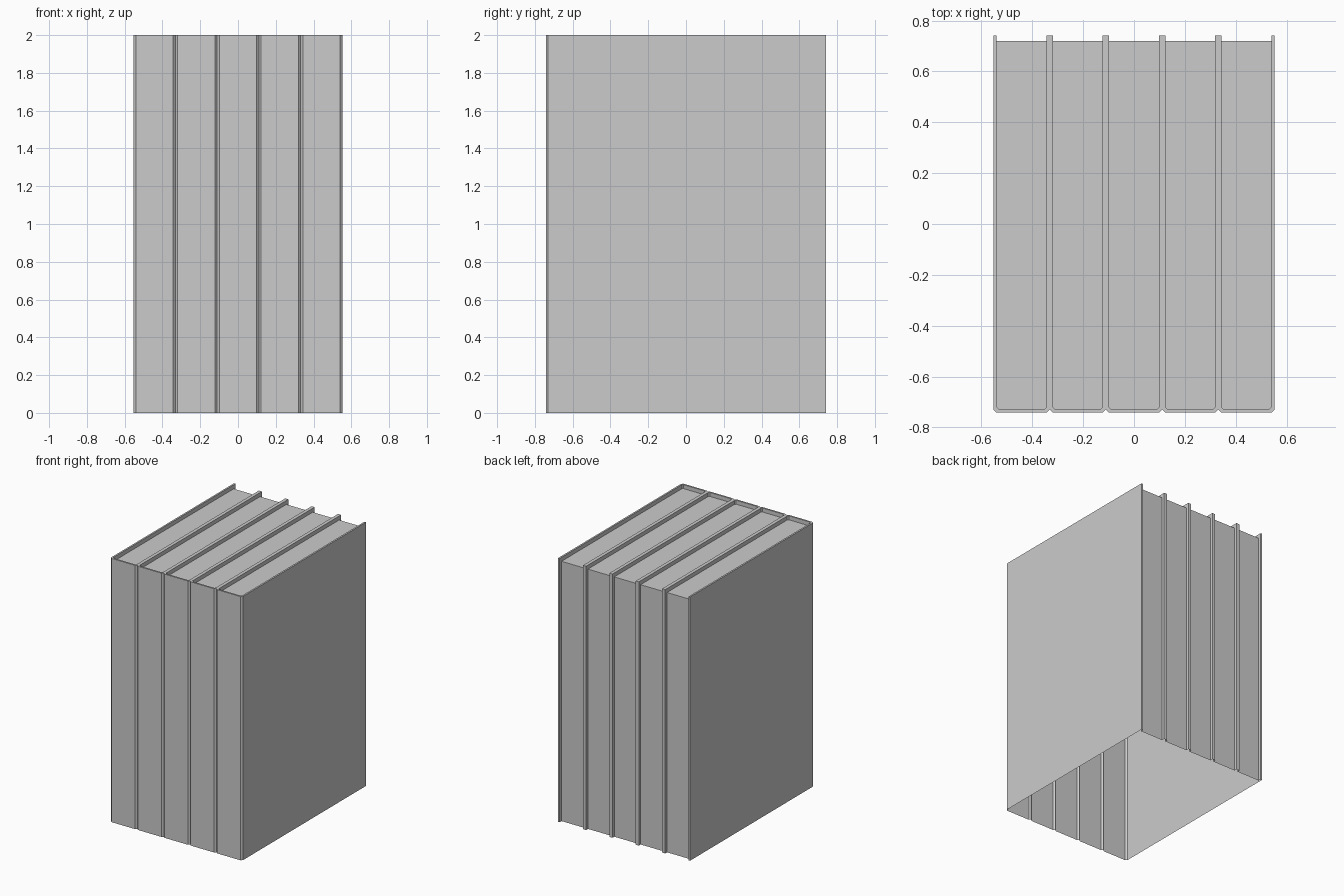
import bpy, bmesh

if "Cube" in bpy.data.objects:
    bpy.data.objects.remove(bpy.data.objects["Cube"])

N = 5                  # books in the row
W = 1.106 / N          # width of one book
Y = 0.742              # half depth
H = 2.0                # height
T = 0.013              # cover thickness
C = 0.012              # spine corner chamfer
PAGE_Y = 0.72          # back edge of the pages
PAGE_Z = H - 0.03      # top of the pages


def wall(bm, path, z0, z1):
    """Vertical faces along a path; outside is on the right of travel."""
    for a, b in zip(path, path[1:]):
        bm.faces.new([bm.verts.new((x, y, z)) for x, y, z in
                      ((*a, z0), (*b, z0), (*b, z1), (*a, z1))])


def flat(bm, pts, z):
    bm.faces.new([bm.verts.new((x, y, z)) for x, y in pts])


def u_profile(xl, xr, yf, yb, c):
    """U-shaped section of a cover, with a chamfered spine."""
    return [(xl, yb), (xl, yf + c), (xl + c, yf),
            (xr - c, yf), (xr, yf + c), (xr, yb)]


def book(i):
    xl = (i - N / 2) * W
    xr = xl + W
    outer = u_profile(xl, xr, -Y, Y, C)
    inner = u_profile(xl + T, xr - T, -Y + T, Y, C * 0.7)
    bm = bmesh.new()

    # spine, plus the cover boards that face outwards (row is a hollow shell)
    wall(bm, outer[1:5], 0, H)
    if i == 0:
        wall(bm, outer[:2], 0, H)
    if i == N - 1:
        wall(bm, outer[4:], 0, H)

    # cover rim on top
    for k in range(5):
        flat(bm, [outer[k], outer[k + 1], inner[k + 1], inner[k]], H)

    # cover edges standing out past the pages at the back
    pl, pr = (xl + T, PAGE_Y), (xr - T, PAGE_Y)
    wall(bm, [outer[-1], inner[-1], pr], 0, H)
    wall(bm, [pl, inner[0], outer[0]], 0, H)

    # inside of the rim above the pages
    pages = [pl] + inner[1:5] + [pr]
    wall(bm, pages[::-1], PAGE_Z, H)

    # pages: back edge and top
    wall(bm, [pr, pl], 0, PAGE_Z)
    flat(bm, pages, PAGE_Z)

    bmesh.ops.remove_doubles(bm, verts=bm.verts, dist=1e-5)
    mesh = bpy.data.meshes.new(f"book_{i + 1}")
    bm.to_mesh(mesh)
    bm.free()
    bpy.context.collection.objects.link(bpy.data.objects.new(f"book_{i + 1}", mesh))


for i in range(N):
    book(i)
